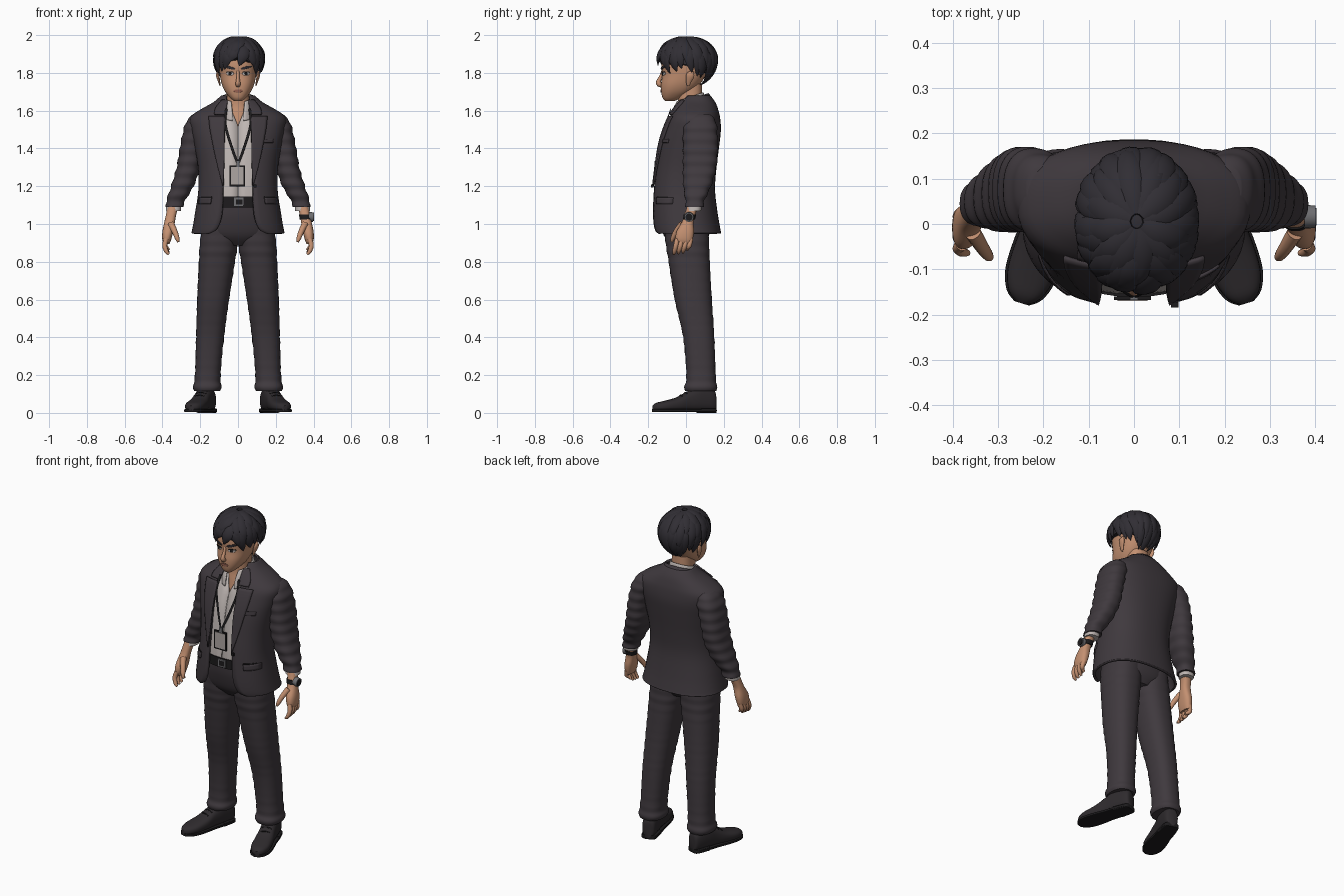
import bpy, bmesh, math, random
from math import sin, cos, pi, asin, copysign
from mathutils import Vector

random.seed(4)
if "Cube" in bpy.data.objects:
    bpy.data.objects.remove(bpy.data.objects["Cube"])
E = 2.4  # roundness of every body section
X, Y, Z = Vector((1, 0, 0)), Vector((0, 1, 0)), Vector((0, 0, 1))
made = []


def material(name, *rgb):
    m = bpy.data.materials.new(name)
    m.use_nodes = True
    m.diffuse_color = (*rgb, 1)
    m.node_tree.nodes["Principled BSDF"].inputs["Base Color"].default_value = (*rgb, 1)
    return m


SUIT = material("charcoal suit", .05, .041, .048)
HAIR = material("black hair", .03, .027, .034)
SKIN = material("tan skin", .55, .28, .165)
SHIRT = material("pale grey shirt", .52, .47, .45)
SHOE = material("dark shoe leather", .028, .024, .027)
BLACK = material("black trim", .012, .011, .012)
CARD = material("card grey", .42, .38, .36)
METAL = material("watch steel", .16, .16, .17)
LIP = material("lip brown", .33, .13, .09)
WHITE = material("eye white", .6, .55, .52)


def finish(bm, name, mat, mirror=False, thick=0):
    bmesh.ops.recalc_face_normals(bm, faces=bm.faces[:])
    me = bpy.data.meshes.new(name)
    bm.to_mesh(me)
    bm.free()
    me.materials.append(mat)
    ob = bpy.data.objects.new(name, me)
    bpy.context.collection.objects.link(ob)
    if thick:
        mod = ob.modifiers.new("thickness", 'SOLIDIFY')
        mod.thickness, mod.offset = thick, 0
    if mirror:
        ob.modifiers.new("mirror", 'MIRROR').use_mirror_merge = False
    made.append(ob)
    return ob


def loft(name, groups, mat, wrap=True, **kw):
    bm = bmesh.new()
    for rings in groups:
        vs = [[bm.verts.new(p) for p in r] for r in rings]
        n = len(vs[0])
        for a, b in zip(vs, vs[1:]):
            for i in range(n if wrap else n - 1):
                j = (i + 1) % n
                bm.faces.new((a[i], a[j], b[j], b[i]))
        if wrap:
            bm.faces.new(vs[0])
            bm.faces.new(vs[-1])
    return finish(bm, name, mat, **kw)


def spline(rows, k=4):
    out = []
    for i in range(len(rows) - 1):
        quad = [rows[min(max(i + d, 0), len(rows) - 1)] for d in (-1, 0, 1, 2)]
        for s in range(k):
            t = s / k
            out.append(tuple(b + .5 * t * (c - a + t * (2*a - 5*b + 4*c - d + t * (3*(b - c) + d - a)))
                             for a, b, c, d in zip(*quad)))
    return out + [tuple(rows[-1])]


def sp(v, e=E):
    return copysign(abs(v) ** (2 / e), v)


def ring(z, x0, x1, y0, y1, gap=None, n=40):
    rx, ry = (x1 - x0) / 2, (y1 - y0) / 2
    a = 0 if gap is None else asin(min(1, max(gap, .0005) / rx) ** (E / 2))
    step = (2 * pi - 2 * a) / (n if gap is None else n - 1)
    return [Vector((x0 + rx + rx * sp(sin(a + i * step)), y0 + ry - ry * sp(cos(a + i * step)), z))
            for i in range(n)]


# rows are (z, x0, x1, y0, y1) with an optional front opening
def column(name, rows, mat, k=4, tilt=0, ripple=0, **kw):
    rings = []
    for z, x0, x1, y0, y1, *gap in spline(rows, k):
        w = ripple * sin(z * 105)
        r = ring(z, x0 - w, x1 + w, y0 - w, y1 + w, *gap)
        for p in r:
            p.z += tilt * p.y
        rings.append(r)
    return loft(name, [rings], mat, wrap=len(rows[0]) == 5, **kw)


def front_y(rows, x, z):
    for a, b in zip(rows, rows[1:]):
        if a[0] <= z <= b[0]:
            t = (z - a[0]) / (b[0] - a[0])
            _, x0, x1, y0, y1 = [p + (q - p) * t for p, q in zip(a[:5], b[:5])]
            u = min(1, abs(2 * x - x0 - x1) / (x1 - x0))
            return (y0 + y1) / 2 - (y1 - y0) / 2 * (1 - u ** E) ** (1 / E)
    return 0


# thin sheet laid over the front of a column; strips are (z, x0, x1)
def plate(name, base, strips, mat, lift=.004, thick=.004, mirror=True):
    rows = []
    for z, a, b in spline(strips, 3):
        xs = [a + (b - a) * i / 6 for i in range(7)]
        rows.append([Vector((x, front_y(base, x, z) - lift, z)) for x in xs])
    return loft(name, [rows], mat, wrap=False, mirror=mirror, thick=thick)


def tube(pts, up=Y, flat=1, n=10, k=3):
    pts = spline(pts, k)
    ps, rings = [Vector(p[:3]) for p in pts], []
    for i, p in enumerate(ps):
        t = (ps[min(i + 1, len(ps) - 1)] - ps[max(i - 1, 0)]).normalized()
        u = up(p) if callable(up) else up
        u = (u - t * u.dot(t)).normalized()
        s, r = t.cross(u), max(pts[i][3], .0008)
        rings.append([p + s * r * cos(2*pi*j/n) + u * r * flat * sin(2*pi*j/n) for j in range(n)])
    return rings


def box(name, centre, size, mat):
    bm = bmesh.new()
    bmesh.ops.create_cube(bm, size=1)
    for v in bm.verts:
        v.co = Vector(centre) + Vector([a * b for a, b in zip(v.co, size)])
    return finish(bm, name, mat)


# Jacket body, open down the front
JACKET = [(.95, -.24, .24, -.165, .18, .15), (.975, -.235, .235, -.172, .175, .11),
          (1.05, -.222, .222, -.175, .162, .085), (1.18, -.203, .203, -.17, .147, .078),
          (1.3, -.205, .205, -.155, .155, .076), (1.42, -.225, .225, -.135, .17, .076),
          (1.5, -.243, .243, -.11, .178, .076), (1.56, -.247, .247, -.085, .174, .074),
          (1.6, -.195, .195, -.06, .165, .07), (1.64, -.125, .125, -.03, .15, .065),
          (1.675, -.085, .085, 0, .125, .06)]
column("jacket_body", JACKET, SUIT, thick=.014)
coat = spline(JACKET)
plate("lapel", coat, [(1.2, .077, .08), (1.35, .072, .118), (1.5, .07, .148), (1.57, .068, .155)], SUIT, .014, .009)
plate("collar_leaf", coat, [(1.58, .066, .125), (1.61, .06, .12), (1.655, .055, .085)], SUIT, .016, .009)
column("jacket_collar", [(1.57, -.1, .1, -.055, .135, .085), (1.62, -.098, .098, -.05, .13, .08),
                         (1.65, -.085, .085, -.04, .115, .07)], SUIT, tilt=.35, thick=.01)
plate("pocket_flap", coat, [(1.105, .145, .208), (1.14, .14, .204)], SUIT, .012, .009)
plate("pocket_seam", coat, [(1.14, .14, .204), (1.146, .14, .203)], BLACK, .011)
plate("chest_pocket", coat, [(1.43, .135, .185), (1.45, .135, .187)], SUIT, .011, .008, mirror=False)
box("jacket_button", (.09, -.178, 1.2), (.016, .012, .016), BLACK)

# Sleeves and shirt cuffs
column("sleeve", [(1.09, .292, .382, -.002, .092), (1.13, .277, .377, -.004, .1), (1.2, .235, .354, -.014, .132),
                  (1.3, .2, .325, -.016, .16), (1.4, .185, .308, -.015, .168), (1.5, .16, .288, -.015, .165),
                  (1.55, .15, .268, 0, .155), (1.582, .17, .235, .035, .125)], SUIT, k=8, ripple=.003, mirror=True)
column("shirt_cuff", [(1.07, .303, .382, .002, .08), (1.1, .3, .379, .006, .085)], SHIRT, mirror=True)

# Hands
column("palm", [(.895, .362, .394, -.045, .028), (.92, .353, .401, -.055, .036), (.96, .343, .4, -.05, .042),
                (1.01, .334, .39, -.022, .04), (1.05, .327, .381, -.008, .05), (1.11, .31, .37, .01, .07)],
       SKIN, mirror=True)
fingers = [tube([(.38, y, .92, .0135), (.388, y - .008, .885, .013),
                 (.378, y - .016, .853 - d, .011), (.365, y - .018, .84 - d, .006)])
           for y, d in ((-.046, 0), (-.022, -.004), (.002, -.008), (.025, -.022))]
fingers.append(tube([(.355, -.02, 1, .018), (.335, -.052, .96, .015), (.322, -.07, .925, .012), (.316, -.075, .905, .006)]))
loft("fingers", fingers, SKIN, mirror=True)

# Watch on the left wrist
column("watch_strap", [(1.025, .326, .389, -.016, .048), (1.05, .323, .386, -.012, .054)], BLACK)
loft("watch_case", [tube([(.375, .016, 1.038, .026), (.4, .016, 1.036, .025)], Z, 1, 20)], METAL)
loft("watch_dial", [tube([(.395, .016, 1.036, .019), (.403, .016, 1.036, .019)], Z, 1, 20)], BLACK)

# Shirt with an open neck
shirt = [(z, a + .02, b - .02, c + .02, d - .02, max(0, (z - 1.52) * .42))
         for z, a, b, c, d, g in coat if 1.08 < z < 1.645]
column("shirt", shirt, SHIRT, k=1, thick=.004)
column("shirt_collar", [(1.575, -.085, .085, -.085, .105, .03), (1.62, -.08, .08, -.075, .1, .03),
                        (1.665, -.068, .068, -.052, .09, .036)], SHIRT, tilt=.35, thick=.007)
plate("placket", coat, [(1.15, -.001, .001), (1.5, -.001, .001)], CARD, -.016, .003, mirror=False)

# Lanyard and card
loft("lanyard", [tube([(.062, -.08, 1.61, .007), (.068, -.108, 1.53, .007), (.038, -.138, 1.42, .007),
                       (.003, -.162, 1.325, .006)], Y, .35, 6)], BLACK, mirror=True)
box("card_clip", (0, -.163, 1.318), (.018, .01, .03), METAL)
box("card_frame", (-.003, -.164, 1.255), (.082, .008, .112), BLACK)
box("card_face", (-.003, -.166, 1.255), (.066, .009, .094), CARD)

# Belt and trousers
column("belt", [(1.088, -.18, .18, -.16, .13), (1.145, -.178, .178, -.161, .128)], BLACK)
box("belt_buckle", (.005, -.162, 1.117), (.05, .01, .046), METAL)
box("buckle_gap", (.007, -.164, 1.117), (.034, .01, .028), BLACK)
column("trouser_hips", [(.885, -.07, .07, -.07, .09), (.94, -.185, .185, -.118, .122),
                        (1.03, -.19, .19, -.145, .13), (1.09, -.175, .175, -.152, .125)], SUIT)
column("trouser_leg", [(.115, .095, .232, -.004, .16), (.14, .088, .237, -.008, .164), (.2, .092, .228, .002, .157),
                       (.4, .074, .222, -.015, .15), (.6, .047, .216, -.06, .137), (.8, .016, .207, -.092, .126),
                       (.9, .001, .202, -.108, .122), (1.03, .002, .185, -.12, .12)], SUIT, k=8, ripple=.0015, mirror=True)

# Shoes, turned outward
ahead, across, heel = Vector((.29, -.957, 0)), Vector((.957, .29, 0)), Vector((.148, .155, 0))
LAST = [(0, .022, .09), (.015, .038, .115), (.09, .045, .135), (.15, .046, .108), (.21, .052, .075),
        (.28, .052, .056), (.325, .036, .045), (.345, .012, .03)]


def shoe_rings(grow, low, high, e):
    return [[heel + ahead * s + across * (w + grow) * sp(cos(t), e) + Z * (low + (high or h) / 2 * (1 + sp(sin(t), e)))
             for t in (2 * pi * i / 24 for i in range(24))] for s, w, h in spline(LAST)]


loft("shoe_upper", [shoe_rings(0, .008, 0, 2.6)], SHOE, mirror=True)
loft("shoe_sole", [shoe_rings(.005, .004, .016, 8)], BLACK, mirror=True)
loft("shoe_heel", [shoe_rings(.004, 0, .024, 8)[:9]], BLACK, mirror=True)
laces = []
for s, h in ((.14, .122), (.165, .108), (.19, .094)):
    c = heel + ahead * s
    laces.append(tube([(*(c + across * w + Z * (h - 9 * w * w)), .005) for w in (-.028, 0, .028)], Z, .8, 6))
loft("laces", laces, BLACK, mirror=True)

# Neck and head
column("neck", [(1.5, -.07, .07, -.065, .08), (1.58, -.064, .064, -.052, .09), (1.64, -.06, .06, -.042, .085),
                (1.74, -.06, .06, -.05, .085)], SKIN)
HEAD = [(1.652, -.022, .022, -.112, -.06), (1.668, -.042, .042, -.124, -.02), (1.7, -.068, .068, -.131, .035),
        (1.74, -.086, .086, -.132, .075), (1.79, -.096, .096, -.126, .105), (1.84, -.101, .101, -.13, .12),
        (1.9, -.098, .098, -.118, .12), (1.95, -.07, .07, -.07, .09), (1.965, -.03, .03, -.02, .05)]
column("head", HEAD, SKIN)
face = spline(HEAD)
loft("nose", [tube([(0, -.12, 1.815, .008), (0, -.134, 1.78, .0085), (0, -.146, 1.75, .0135),
                    (0, -.138, 1.738, .014), (0, -.125, 1.732, .009)], X, .95)], SKIN)
loft("ears", [tube([(.094, .012, 1.73, .006), (.1, .014, 1.755, .015), (.107, .022, 1.785, .022),
                    (.108, .026, 1.805, .014), (.106, .024, 1.812, .003)], X, .4)], SKIN, mirror=True)
plate("eye", face, [(1.787, .034, .05), (1.793, .023, .06), (1.8, .026, .06), (1.804, .035, .053)], WHITE, .002)
plate("iris", face, [(1.787, .039, .045), (1.795, .035, .049), (1.804, .037, .047)], BLACK, .004)
plate("eyelid", face, [(1.801, .022, .066), (1.807, .03, .06)], BLACK, .004)
plate("eyebrow", face, [(1.818, .016, .032), (1.825, .018, .055), (1.832, .035, .07), (1.836, .05, .072)], HAIR, .003)
plate("mouth", face, [(1.697, -.012, .012), (1.703, -.024, .024), (1.708, -.022, .022), (1.713, -.01, .01)], LIP, .002, mirror=False)

# Hair: a cap with a hairline, covered by swept pointed locks
CROWN = Vector((.006, .006, 1.868))


def on_scalp(az, th, grow=1):
    d = Vector((.124 * sin(th) * sin(az), -.148 * sin(th) * cos(az), (.113 if th < pi / 2 else .14) * cos(th)))
    return CROWN + d * grow


def hairline(az):
    a = abs((az + pi) % (2 * pi) - pi)
    if a < .7:
        return 1.52 + .5 * a
    return 1.87 if a < 1.7 else 1.87 + .5 * (a - 1.7)


loft("hair_cap", [[[on_scalp(az, max(.02, hairline(az) * .93 * j / 9), .97) for az in (2 * pi * i / 36 for i in range(36))]
                   for j in range(10)]], HAIR)
locks = []
for start, reach, grow, count in ((.1, .62, 1.05, 12), (.4, .85, 1.045, 17), (.8, 1.05, 1.02, 22)):
    for i in range(count):
        az = 2 * pi * (i + random.uniform(.2, .8)) / count - pi
        end = hairline(az) * reach * random.uniform(.95, 1.08)
        sweep = (.4 if az > .25 else -.4) * (1 - abs(az) / pi)
        width = random.uniform(.026, .034)
        path = []
        for j in range(7):
            s = j / 6
            p = on_scalp(az + sweep * (s - .4), start + (end - start) * s, grow + .05 * s * s * random.uniform(.6, 1.2))
            path.append((*p, width * sin(pi * (.16 + .84 * s)) ** .7 if s < 1 else .001))
        locks.append(tube(path, lambda p: p - CROWN, .38, 8, 2))
loft("hair_locks", locks, HAIR)

# Smooth shading with crisp edges
bpy.ops.object.select_all(action='DESELECT')
for ob in made:
    ob.select_set(True)
bpy.context.view_layer.objects.active = made[0]
bpy.ops.object.shade_smooth_by_angle(angle=math.radians(40))
